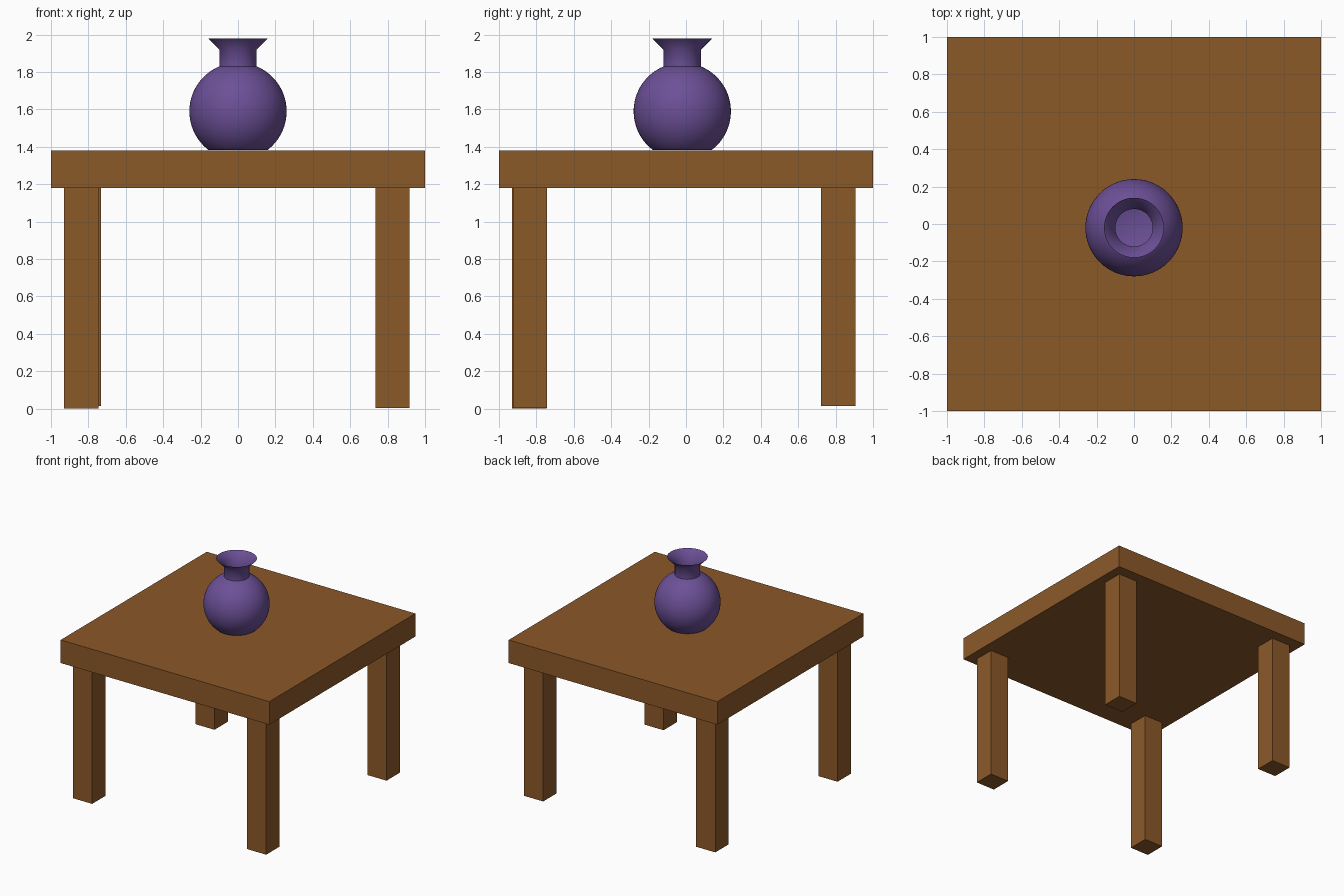
import bpy, bmesh, math
from mathutils import Vector

if "Cube" in bpy.data.objects:
    bpy.data.objects.remove(bpy.data.objects["Cube"])


def material(name, color):
    mat = bpy.data.materials.new(name)
    mat.diffuse_color = (*color, 1)
    mat.use_nodes = True
    mat.node_tree.nodes["Principled BSDF"].inputs["Base Color"].default_value = mat.diffuse_color
    return mat


wood = material("wood", (0.26, 0.1, 0.022))
glaze = material("purple_glaze", (0.15, 0.08, 0.31))


def box(name, lo, hi):
    lo, hi = Vector(lo), Vector(hi)
    bpy.ops.mesh.primitive_cube_add(size=1, location=(lo + hi) / 2)
    ob = bpy.context.object
    ob.name = name
    ob.scale = hi - lo
    bpy.ops.object.transform_apply(location=False, rotation=False, scale=True)
    ob.data.materials.append(wood)
    return ob


def lathe(name, profile, location, steps=64):
    bm = bmesh.new()
    verts = [bm.verts.new((r, 0, z)) for r, z in profile]
    edges = [bm.edges.new(pair) for pair in zip(verts, verts[1:])]
    bmesh.ops.spin(bm, geom=verts + edges, cent=(0, 0, 0), axis=(0, 0, 1),
                   angle=math.tau, steps=steps)
    bmesh.ops.remove_doubles(bm, verts=bm.verts, dist=1e-5)
    bmesh.ops.recalc_face_normals(bm, faces=bm.faces)
    mesh = bpy.data.meshes.new(name)
    bm.to_mesh(mesh)
    bm.free()
    ob = bpy.data.objects.new(name, mesh)
    ob.location = location
    bpy.context.collection.objects.link(ob)
    mesh.materials.append(glaze)
    bpy.ops.object.select_all(action="DESELECT")
    ob.select_set(True)
    bpy.context.view_layer.objects.active = ob
    bpy.ops.object.shade_smooth_by_angle(angle=math.radians(50))
    return ob


# Tabletop
box("tabletop", (-1, -1, 1.18), (1, 1, 1.38))

# Four slightly uneven legs: name, left x, front y, foot height
LEG = 0.183
for name, x, y, z in [("front_left_leg", -0.93, -0.93, 0.0),
                      ("front_right_leg", 0.735, -0.925, 0.003),
                      ("back_left_leg", -0.915, 0.723, 0.015),
                      ("back_right_leg", 0.735, 0.723, 0.015)]:
    box(name, (x, y, z), (x + LEG, y + LEG, 1.18))

# Vase: flat foot, round belly, straight neck, open flared rim
R, CENTRE, NECK, FOOT = 0.26, 1.59, 0.1, 1.383
a0 = math.asin((FOOT - CENTRE) / R)
a1 = math.acos(NECK / R)
belly = [(R * math.cos(a), CENTRE + R * math.sin(a))
         for a in (a0 + (a1 - a0) * i / 28 for i in range(29))]
lathe("vase", [(0, FOOT)] + belly + [(NECK, 1.92), (0.16, 1.98)], (0, -0.02, 0))
